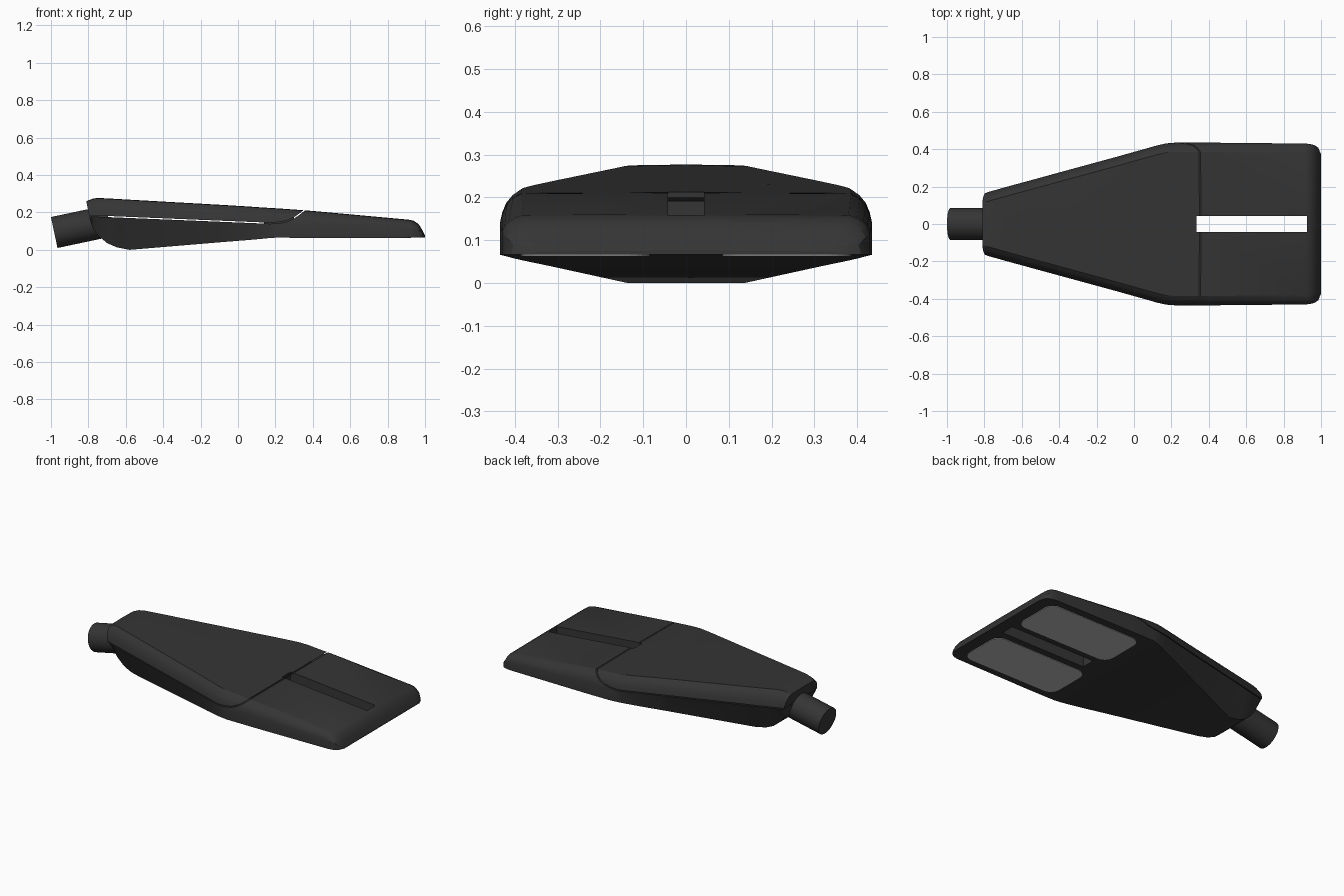
import bpy, bmesh, math
from mathutils import Vector

if "Cube" in bpy.data.objects:
    bpy.data.objects.remove(bpy.data.objects["Cube"])


def material(name, rgb):
    m = bpy.data.materials.new(name)
    m.diffuse_color = (*rgb, 1)
    m.use_nodes = True
    m.node_tree.nodes["Principled BSDF"].inputs["Base Color"].default_value = m.diffuse_color
    return m


DARK = material("dark grey paint", (0.035, 0.035, 0.035))
LENS = material("lens grey", (0.50, 0.50, 0.50))


def finish(name, bm, mat):
    bmesh.ops.recalc_face_normals(bm, faces=bm.faces)
    me = bpy.data.meshes.new(name)
    bm.to_mesh(me)
    bm.free()
    ob = bpy.data.objects.new(name, me)
    bpy.context.collection.objects.link(ob)
    me.materials.append(mat)
    return ob


def loft(name, rings, mat):
    bm = bmesh.new()
    vs = [[bm.verts.new(p) for p in r] for r in rings]
    n = len(vs[0])
    for a, b in zip(vs, vs[1:]):
        for i in range(n):
            j = (i + 1) % n
            bm.faces.new((a[i], a[j], b[j], b[i]))
    bm.faces.new(vs[0])
    bm.faces.new(vs[-1])
    return finish(name, bm, mat)


def prism_y(name, pts, half):
    return loft(name, [[(x, y, z) for x, z in pts] for y in (-half, half)], DARK)


def select(ob):
    bpy.ops.object.select_all(action='DESELECT')
    ob.select_set(True)
    bpy.context.view_layer.objects.active = ob


def cut(ob, cutter, op):
    select(ob)
    m = ob.modifiers.new("cut", 'BOOLEAN')
    m.operation, m.object, m.solver = op, cutter, 'EXACT'
    bpy.ops.object.modifier_apply(modifier=m.name)
    bpy.data.objects.remove(cutter)


def smooth(ob, deg):
    select(ob)
    bpy.ops.object.shade_smooth_by_angle(angle=math.radians(deg))


# Lamp head stations: x, widest half width, bottom half width, top z, widest z, bottom z
STATIONS = [
    (-0.795, .165, .120, .258, .184, .160),
    (-0.775, .173, .123, .272, .181, .112),
    (-0.750, .180, .126, .275, .179, .078),
    (-0.700, .194, .129, .273, .177, .036),
    (-0.650, .208, .132, .270, .175, .014),
    (-0.580, .227, .136, .266, .172, .000),
    (-0.100, .358, .319, .239, .153, .040),
    (0.050, .400, .377, .230, .147, .052),
    (0.120, .420, .403, .225, .144, .058),
    (0.170, .431, .422, .222, .142, .063),
    (0.220, .435, .434, .219, .140, .066),
    (0.400, .435, .435, .206, .138, .066),
    (0.915, .430, .430, .159, .120, .067),
    (0.940, .428, .428, .153, .116, .067),
    (0.965, .420, .422, .136, .106, .067),
    (0.985, .403, .408, .105, .090, .067),
    (1.000, .365, .372, .074, .071, .067),
]


def section(i):
    x, w, wb, zt, zs, zb = STATIONS[i]
    h = zt - zs
    half = [(wb, zb), (w, zs), (w - .006, zs + .33 * h), (w - .015, zs + .6 * h),
            (w - .03, zs + .83 * h), (w - .05, zt)]
    pts = half + [(0, zt + .002)] + [(-y, z) for y, z in reversed(half)]
    lean = -0.2 if i == 0 else 0          # slanted rear end
    return [(x + lean * (z - .18), y, z) for y, z in pts]


def head(name):
    return loft(name, [section(i) for i in range(len(STATIONS))], DARK)


# Parting line between hinged cover and housing
SEAM = [(-1.0, .190), (-.7, .178), (.17, .142), (.22, .145), (.26, .153),
        (.30, .171), (.33, .192), (.355, .212), (.39, .24)]


def above_seam(dx, dz):
    pts = [(x + dx, z + dz) for x, z in SEAM]
    return prism_y("seam_cutter", pts + [(.39 + dx, .5), (-1.0 + dx, .5)], .7)


cover = head("top_cover")
cut(cover, above_seam(-.001, .003), 'INTERSECT')
housing = head("lower_housing")
cut(housing, above_seam(.001, -.003), 'DIFFERENCE')

# Long slot through the front of the head
slot = prism_y("slot_cutter", [(.335, -.1), (.925, -.1), (.925, .5), (.335, .5)], .042)
cut(housing, slot, 'DIFFERENCE')
slot = prism_y("slot_cutter", [(.335, -.1), (.925, -.1), (.925, .5), (.335, .5)], .042)
cut(cover, slot, 'DIFFERENCE')
smooth(cover, 24)
smooth(housing, 24)

# Inner block closing the curved end of the parting line
prism_y("inner_block", [(.14, .09), (.30, .09), (.30, .195), (.14, .195)], .30)

# Tilted mounting pipe
axis = Vector((.978, 0, .207))
start = Vector((-.9825, 0, .0925))
bm = bmesh.new()
bmesh.ops.create_cone(bm, cap_ends=True, segments=40, radius1=.0845, radius2=.0845, depth=.30)
rot = axis.to_track_quat('Z', 'Y').to_matrix().to_4x4()
bmesh.ops.transform(bm, matrix=rot, verts=bm.verts)
bmesh.ops.translate(bm, vec=start + axis * .15, verts=bm.verts)
smooth(finish("mounting_pipe", bm, DARK), 30)

# Two rounded lenses underneath
R, CX, CY, HX, HY = .06, .60, .235, .325, .15
outline = []
for sx, sy, a0 in ((1, 1, 0), (-1, 1, 90), (-1, -1, 180), (1, -1, 270)):
    for k in range(7):
        a = math.radians(a0 + 15 * k)
        outline.append((CX + sx * (HX - R) + R * math.cos(a),
                        CY + sy * (HY - R) + R * math.sin(a)))
for side, s in (("left", -1), ("right", 1)):
    loft(side + "_lens", [[(x, s * y, z) for x, y in outline] for z in (.063, .070)], LENS)
